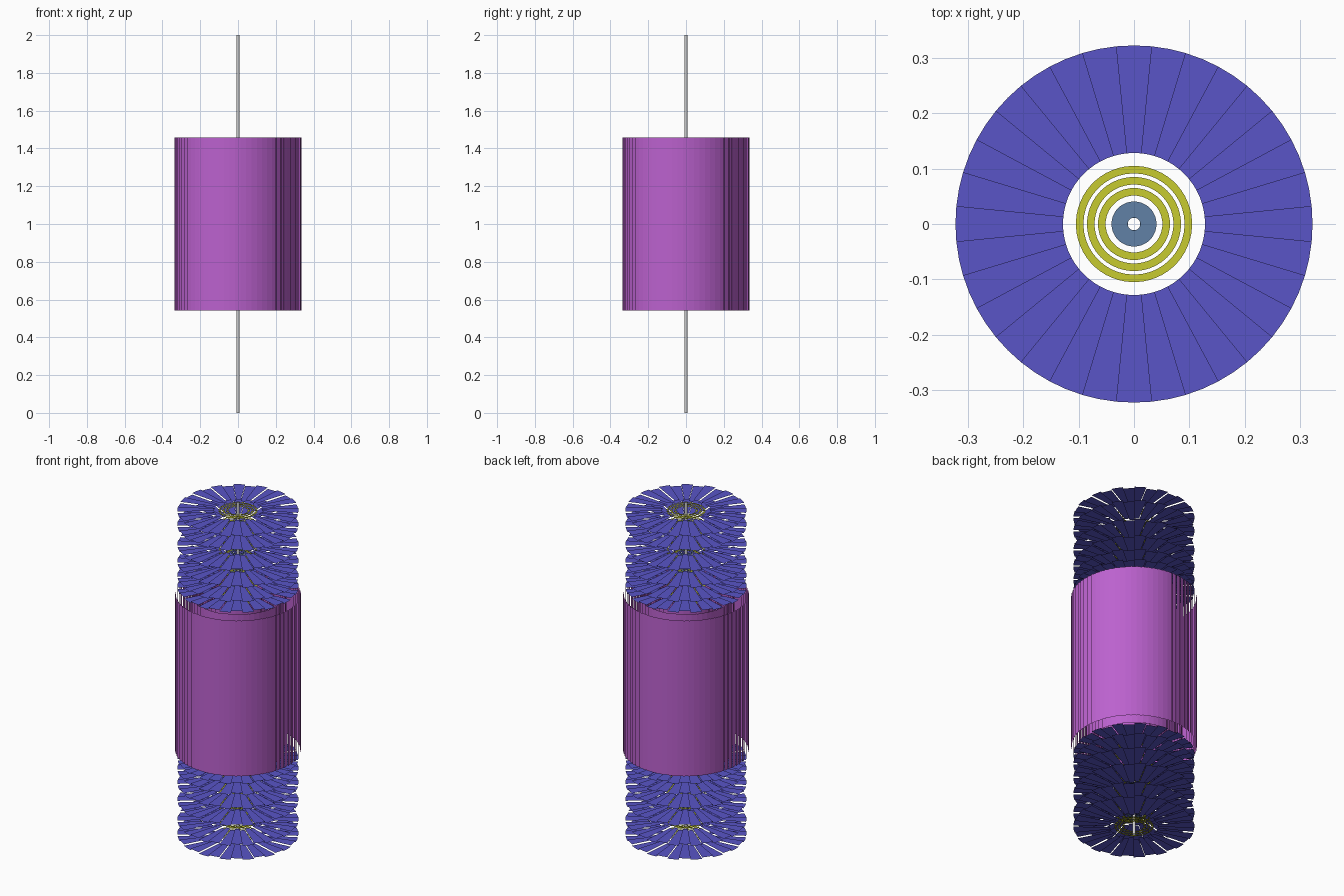
import bpy, math

if "Cube" in bpy.data.objects:
    bpy.data.objects.remove(bpy.data.objects["Cube"])

S = 1 / 3000.0          # source dimensions in millimetres -> model units
MID = 1.0               # height of the model centre


def material(name, rgb):
    m = bpy.data.materials.new(name)
    m.diffuse_color = (*rgb, 1)
    m.use_nodes = True
    m.node_tree.nodes["Principled BSDF"].inputs["Base Color"].default_value = m.diffuse_color
    return m


PURPLE = material("purple", (0.50, 0.12, 0.62))
BLUE = material("blue", (0.10, 0.09, 0.57))
YELLOW = material("yellow", (0.57, 0.60, 0.03))
STEEL = material("steel_blue", (0.12, 0.22, 0.38))


class Part:
    """Collects separate flat sensor sheets into one object."""

    def __init__(self, name, mat):
        self.name, self.mat, self.v, self.f = name, mat, [], []

    def face(self, pts):
        n = len(self.v)
        self.v += [(x * S, y * S, MID + z * S) for x, y, z in pts]
        self.f.append(list(range(n, n + len(pts))))

    def staves(self, r, n, width, half, tilt):
        # long flat strips arranged round the axis, each turned by the tilt
        for k in range(n):
            a = 2 * math.pi * k / n
            b = a + math.pi / 2 + math.radians(tilt)
            cx, cy = r * math.cos(a), r * math.sin(a)
            dx, dy = width / 2 * math.cos(b), width / 2 * math.sin(b)
            self.face([(cx - dx, cy - dy, -half), (cx + dx, cy + dy, -half),
                       (cx + dx, cy + dy, half), (cx - dx, cy - dy, half)])

    def ring(self, r0, r1, z0, z1, n, stagger, seg=2):
        # sector sheets from (r0, z0) to (r1, z1), alternately raised and lowered
        for k in range(n):
            dz = stagger if k % 2 else -stagger
            ang = [2 * math.pi / n * (k - 0.5 + i / seg) for i in range(seg + 1)]
            inner = [(r0 * math.cos(a), r0 * math.sin(a), z0 + dz) for a in ang]
            outer = [(r1 * math.cos(a), r1 * math.sin(a), z1 + dz) for a in ang]
            self.face(inner + outer[::-1])

    def build(self):
        me = bpy.data.meshes.new(self.name)
        me.from_pydata(self.v, [], self.f)
        if self.mat:
            me.materials.append(self.mat)
        ob = bpy.data.objects.new(self.name, me)
        bpy.context.collection.objects.link(ob)
        return ob


def spread(a, b, n, power=1.0):
    return [a + (b - a) * (i / (n - 1)) ** power for i in range(n)]


# Central pipe, an open thin tube
bpy.ops.mesh.primitive_cylinder_add(vertices=32, radius=24 * S, depth=2,
                                    end_fill_type='NOTHING', location=(0, 0, MID))
pipe = bpy.context.object
pipe.name = "central_pipe"
bpy.ops.object.shade_smooth_by_angle()

# Outer barrel: four nested layers of tilted strips
for i, (r, n) in enumerate([(405, 28), (562, 40), (762, 56), (1000, 72)]):
    p = Part(f"outer_barrel_layer_{i + 1}", PURPLE)
    p.staves(r, n, 97.5, 1372, 11)
    p.build()

# End discs: six per side, 32 wedge petals split into six rows
rows = [385, 489, 575, 638, 756, 867, 968]
for side, label in ((1, "upper"), (-1, "lower")):
    for i, z in enumerate([1512, 1702, 1952, 2252, 2602, 2850]):
        p = Part(f"{label}_disc_{i + 1}", BLUE)
        for r0, r1 in zip(rows, rows[1:]):
            p.ring(r0, r1, side * z, side * z, 32, 13)
        p.build()

# Middle layers: straight barrel, inclined rings, then flat end rings
for i, (r, r0, n, n_inc, n_flat) in enumerate([(160, 154, 32, 6, 11),
                                               (228, 214, 44, 8, 8),
                                               (291, 274, 56, 9, 9)]):
    p = Part(f"middle_layer_{i + 1}", YELLOW)
    p.staves(r, n, 38, 372, 12)
    for s in (1, -1):
        for z in spread(400, 1050, n_inc):
            p.ring(r0 + 5, r0 + 38, s * (z + 11), s * (z - 11), n, 2, 1)
        for z in spread(1145, 2850, n_flat, 1.15):
            p.ring(r0, r0 + 41, s * z, s * z, n, 4, 1)
    p.build()

# Inner layers: two small barrels and their stacks of end rings
p = Part("inner_barrels", STEEL)
p.staves(36, 12, 20, 245, 15)
p.staves(99, 20, 36, 245, 12)
p.build()
p = Part("inner_rings", STEEL)
for s in (1, -1):
    for r0, r1, za, zb, count, n in [(34, 56, 263, 1142, 15, 18),
                                     (34, 78, 1103, 1846, 6, 30),
                                     (34, 80, 1950, 2621, 5, 30),
                                     (80, 122, 263, 2621, 23, 20)]:
        for z in spread(za, zb, count, 1.2):
            p.ring(r0, r1, s * z, s * z, n, 3, 2)
p.build()
